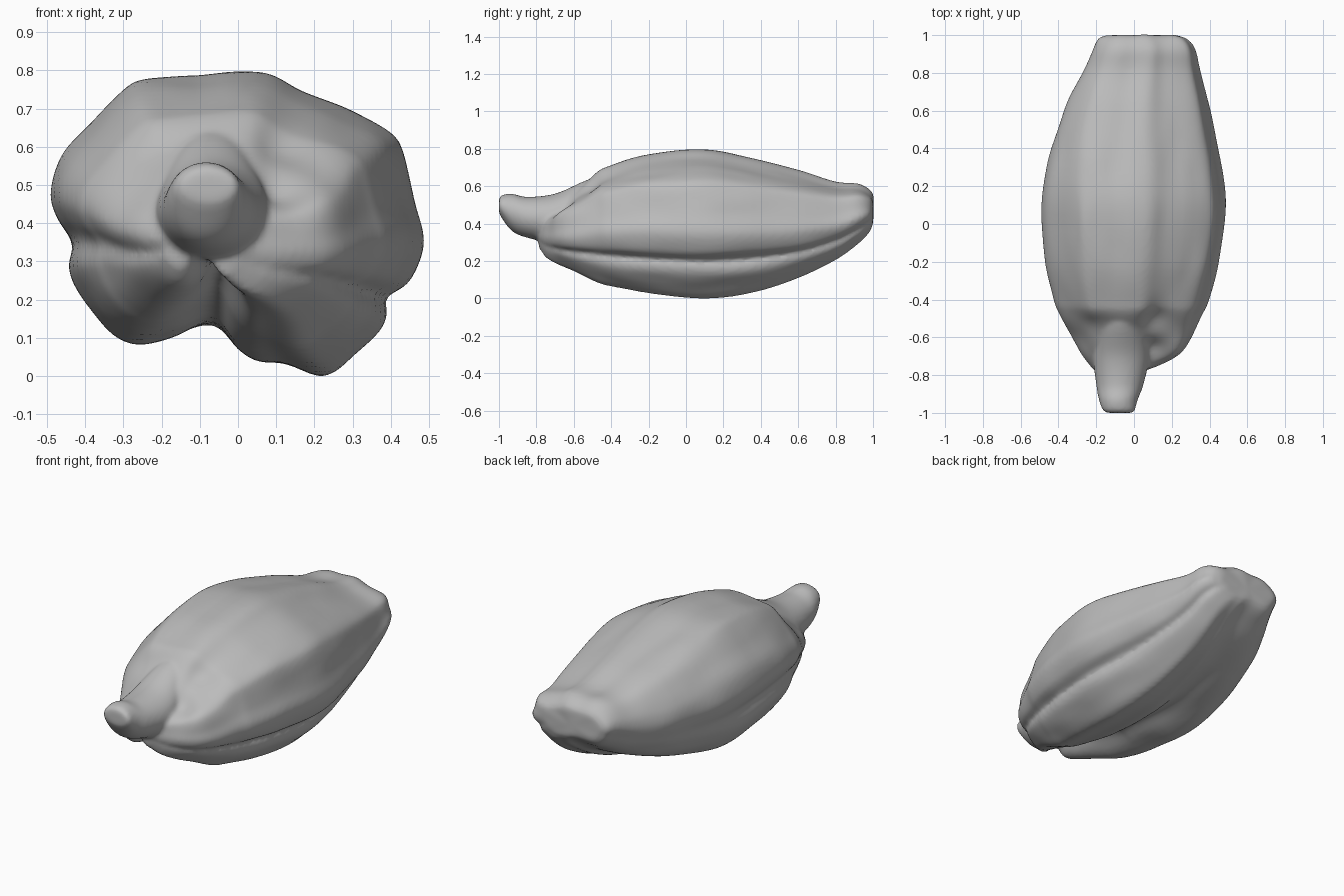
import bpy, bmesh, math
from mathutils import Vector, noise

if "Cube" in bpy.data.objects:
    bpy.data.objects.remove(bpy.data.objects["Cube"], do_unlink=True)

# Lobed cross-section at the widest point of the pod (x, z)
LOBES = [(.06, .797), (-.1, .785), (-.24, .775), (-.3, .745), (-.38, .66), (-.46, .57),
         (-.49, .48), (-.47, .41), (-.43, .35), (-.44, .28), (-.4, .19), (-.33, .11),
         (-.26, .08), (-.17, .1), (-.06, .14), (0, .07), (.05, .04), (.12, .03), (.22, 0),
         (.3, .05), (.37, .12), (.388, .17), (.383, .205), (.45, .25), (.487, .35), (.46, .46),
         (.435, .58), (.4, .64), (.3, .69), (.17, .745)]
# Softer section of the far end: fuller left shoulder, filled-in underside
SOFT = (LOBES[:2] + [(-.24, .785), (-.33, .755), (-.41, .68), (-.47, .58), (-.49, .48), (-.48, .41),
                     (-.46, .35), (-.44, .28), (-.39, .2), (-.33, .15), (-.26, .125), (-.18, .115),
                     (-.08, .11), (0, .08)] + LOBES[16:])
ROUND = [(math.cos(a * math.tau / 12), math.sin(a * math.tau / 12)) for a in range(12)]

# Stations along the length: y, left x, right x, bottom z, top z
POD = [(-.79, -.2, .02, .27, .42), (-.75, -.235, .13, .22, .46), (-.69, -.28, .235, .185, .505),
       (-.6, -.33, .305, .145, .565), (-.48, -.39, .36, .09, .675), (-.4, -.425, .395, .065, .71),
       (-.2, -.47, .45, .025, .772), (.07, -.492, .487, 0, .799), (.3, -.465, .465, .02, .765),
       (.6, -.37, .405, .105, .685), (.8, -.275, .355, .205, .625), (.92, -.22, .33, .29, .613),
       (.98, -.19, .285, .35, .58), (1, -.15, .22, .395, .55)]
STALK = [(-1, -.14, -.01, .46, .53), (-.985, -.165, .005, .43, .552), (-.93, -.186, .02, .36, .56),
         (-.85, -.2, .05, .325, .543), (-.7, -.215, .08, .3, .56), (-.55, -.19, .055, .35, .625),
         (-.45, -.15, .03, .45, .66), (-.4, -.12, 0, .5, .65)]

# Hollows beside the stalk and the swollen shoulder: centre, radius, push
SCULPT = [((-.2, -.53, .6), .08, -.02), ((.12, -.52, .62), .09, -.03),
          ((.1, -.66, .48), .07, -.035), ((.23, -.66, .48), .1, .015)]


def spline(points, steps, closed=False):
    """Smooth curve through points of any dimension."""
    n, out = len(points), []
    pick = (lambda i: points[i % n]) if closed else (lambda i: points[max(0, min(n - 1, i))])
    for i in range(n if closed else n - 1):
        near = [pick(i + k) for k in (-1, 0, 1, 2)]
        for s in range(steps):
            t = s / steps
            out.append([b + t / 2 * (c - a + t * (2 * a - 5 * b + 4 * c - d + t * (3 * (b - c) + d - a)))
                        for a, b, c, d in zip(*near)])
    if not closed:
        out.append(list(points[-1]))
    return out


def unit(points):
    """Smooth a closed profile and fit it into the unit square."""
    points = spline(points, 4, True)
    xs, zs = zip(*points)
    return [Vector(((x - min(xs)) / (max(xs) - min(xs)), (z - min(zs)) / (max(zs) - min(zs))))
            for x, z in points]


def ramp(value, start, end):
    return max(0, min(1, (value - start) / (end - start)))


def loft(bm, near, far, stations, furrow=0):
    rings = []
    for y, left, right, low, high in spline(stations, 6):
        # The underside furrow deepens towards the stalk
        depth = furrow * ramp(-y, .2, .6)
        ring = []
        for p, q in zip(near, far):
            u, v = p.lerp(q, ramp(y, 0, .6))
            x, z = left + u * (right - left), low + v * (high - low)
            if v < .35:
                z += depth * math.exp(-((u - .45) / .09) ** 2)
            ring.append(bm.verts.new((x, y, z)))
        rings.append(ring)
    for a, b in zip(rings, rings[1:]):
        for i in range(len(a)):
            j = (i + 1) % len(a)
            bm.faces.new((a[i], a[j], b[j], b[i]))
    # Fan caps
    for ring in (rings[0], rings[-1]):
        hub = bm.verts.new(sum((v.co for v in ring), Vector()) / len(ring))
        for i in range(len(ring)):
            bm.faces.new((hub, ring[i], ring[(i + 1) % len(ring)]))


def sculpt(bm):
    """Push the skin in and out, with fine lengthwise wrinkles."""
    bmesh.ops.recalc_face_normals(bm, faces=bm.faces)
    bm.normal_update()
    for v in bm.verts:
        push = noise.noise(Vector((v.co.x * 9, v.co.y * 4, v.co.z * 9))) * .006
        for centre, radius, amount in SCULPT:
            push += amount * math.exp(-((v.co - Vector(centre)).length / radius) ** 2)
        v.co += v.normal * push


bm = bmesh.new()
loft(bm, unit(LOBES), unit(SOFT), POD, furrow=.09)
sculpt(bm)
loft(bm, unit(ROUND), unit(ROUND), STALK)
bmesh.ops.recalc_face_normals(bm, faces=bm.faces)

mesh = bpy.data.meshes.new("seed_pod")
bm.to_mesh(mesh)
bm.free()
pod = bpy.data.objects.new("seed_pod", mesh)
bpy.context.collection.objects.link(pod)

# Fuse pod and stalk into one soft skin
remesh = pod.modifiers.new("fuse", "REMESH")
remesh.mode = "VOXEL"
remesh.voxel_size = .012
remesh.use_smooth_shade = True
soften = pod.modifiers.new("soften", "SMOOTH")
soften.factor = .5
soften.iterations = 4

husk = bpy.data.materials.new("husk_grey")
husk.use_nodes = True
husk.diffuse_color = (.5, .5, .5, 1)
husk.node_tree.nodes["Principled BSDF"].inputs["Base Color"].default_value = (.5, .5, .5, 1)
mesh.materials.append(husk)
for face in mesh.polygons:
    face.use_smooth = True
